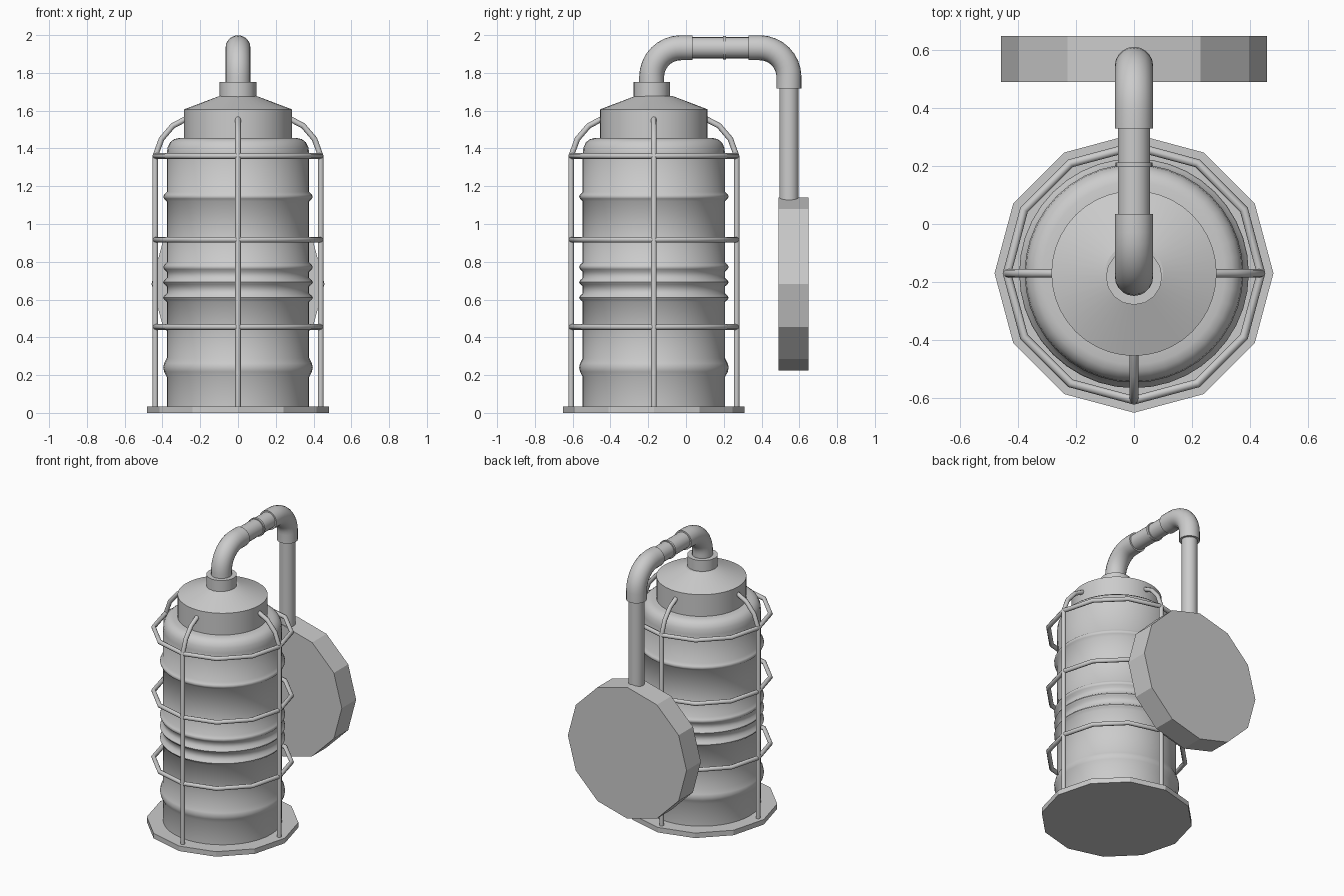
import bpy, math
from math import sin, cos, pi, radians
from mathutils import Vector

if "Cube" in bpy.data.objects:
    bpy.data.objects.remove(bpy.data.objects["Cube"])

AX = -0.17     # lantern axis (y)
PY = -0.182    # first pipe elbow axis (y)


def make(name, verts, faces, angle=None, loc=(0, 0, 0)):
    me = bpy.data.meshes.new(name)
    me.from_pydata(verts, [], faces)
    me.update()
    ob = bpy.data.objects.new(name, me)
    bpy.context.collection.objects.link(ob)
    ob.location = loc
    if angle:
        bpy.ops.object.select_all(action='DESELECT')
        ob.select_set(True)
        bpy.context.view_layer.objects.active = ob
        bpy.ops.object.shade_smooth_by_angle(angle=radians(angle))
    return ob


def skin(name, rings, n, closed=False, angle=None, loc=(0, 0, 0)):
    """Join rings of n points into a tube, capped unless closed."""
    verts = [p for r in rings for p in r]
    m = len(rings)
    faces = []
    for i in range(m if closed else m - 1):
        a, b = i * n, (i + 1) % m * n
        faces += [(a + k, a + (k + 1) % n, b + (k + 1) % n, b + k) for k in range(n)]
    if not closed:
        faces += [tuple(reversed(range(n))), tuple(range((m - 1) * n, m * n))]
    return make(name, verts, faces, angle, loc)


def lathe(name, profile, n, loc, angle=None):
    rings = [[(r * cos(2 * pi * k / n), r * sin(2 * pi * k / n), z) for k in range(n)]
             for r, z in profile]
    return skin(name, rings, n, angle=angle, loc=loc)


def tube(name, path, radius, n, side, angle=40):
    """Sweep a circle along a planar path; side is the plane normal."""
    pts, side = [Vector(p) for p in path], Vector(side)
    rings = []
    for i, p in enumerate(pts):
        d = (pts[min(i + 1, len(pts) - 1)] - pts[max(i - 1, 0)]).normalized()
        up = d.cross(side)
        rings.append([p + radius * (cos(2 * pi * k / n) * side + sin(2 * pi * k / n) * up)
                      for k in range(n)])
    return skin(name, rings, n, angle=angle)


# Base plate, twelve-sided
lathe("base_plate", [(0.481, 0), (0.481, 0.035)], 12, (0, AX, 0))

# Glass jar with raised ribs
profile = [(0.377, 0.03)]
for z, h in [(0.24, 0.05), (0.61, 0.022), (0.692, 0.022), (0.772, 0.025), (1.145, 0.025)]:
    profile += [(0.377, z - h), (0.391, z - h * 0.45), (0.396, z),
                (0.391, z + h * 0.45), (0.377, z + h)]
profile += [(0.377, 1.37), (0.373, 1.405), (0.36, 1.432), (0.34, 1.448), (0.315, 1.455), (0.25, 1.456)]
lathe("glass_jar", profile, 40, (0, AX, 0), 50)

# Cap and pipe collar
lathe("cap", [(0.285, 1.45), (0.285, 1.607), (0.1, 1.677)], 40, (0, AX, 0), 20)
lathe("collar", [(0.097, 1.66), (0.097, 1.752)], 16, (0, PY, 0), 30)

# Cage rings, twelve-sided
for i, z in enumerate((0.455, 0.917, 1.36)):
    rings = []
    for k in range(12):
        a = 2 * pi * k / 12
        rings.append([((0.438 + 0.015 * cos(t)) * cos(a), (0.438 + 0.015 * cos(t)) * sin(a),
                       0.015 * sin(t)) for t in [2 * pi * j / 8 for j in range(8)]])
    skin(f"cage_ring_{i + 1}", rings, 8, closed=True, angle=50, loc=(0, AX, z))

# Cage bars, bending inwards to the cap
bend = [(0.438, 0.03), (0.438, 1.36), (0.405, 1.45), (0.345, 1.52), (0.265, 1.562)]
for i in range(4):
    c, s = cos(i * pi / 2), sin(i * pi / 2)
    tube(f"cage_bar_{i + 1}", [(r * c, AX + r * s, z) for r, z in bend], 0.015, 8, (-s, c, 0), 50)

# Pipe elbows
R, ZP, BACK = 0.155, 1.933, 0.545
arc = [i * pi / 16 for i in range(9)]
tube("front_elbow", [(0, PY, 1.68)]
     + [(0, PY + R - R * cos(a), ZP - R + R * sin(a)) for a in arc]
     + [(0, 0.035, ZP)], 0.066, 20, (1, 0, 0))
tube("back_elbow", [(0, 0.33, ZP)]
     + [(0, BACK - R + R * sin(a), ZP - R + R * cos(a)) for a in arc]
     + [(0, BACK, 1.717)], 0.066, 20, (1, 0, 0))

# Straight pipes and joint ring
tube("top_pipe", [(0, 0.0, ZP), (0, 0.36, ZP)], 0.056, 20, (1, 0, 0))
tube("joint_ring", [(0, 0.197, ZP), (0, 0.212, ZP)], 0.063, 20, (1, 0, 0))
tube("down_pipe", [(0, BACK, 1.76), (0, BACK, 1.10)], 0.051, 20, (1, 0, 0))

# Wall plate, twelve-sided disc
tube("wall_plate", [(0, 0.49, 0.683), (0, 0.648, 0.683)], 0.458, 12, (1, 0, 0), None)
